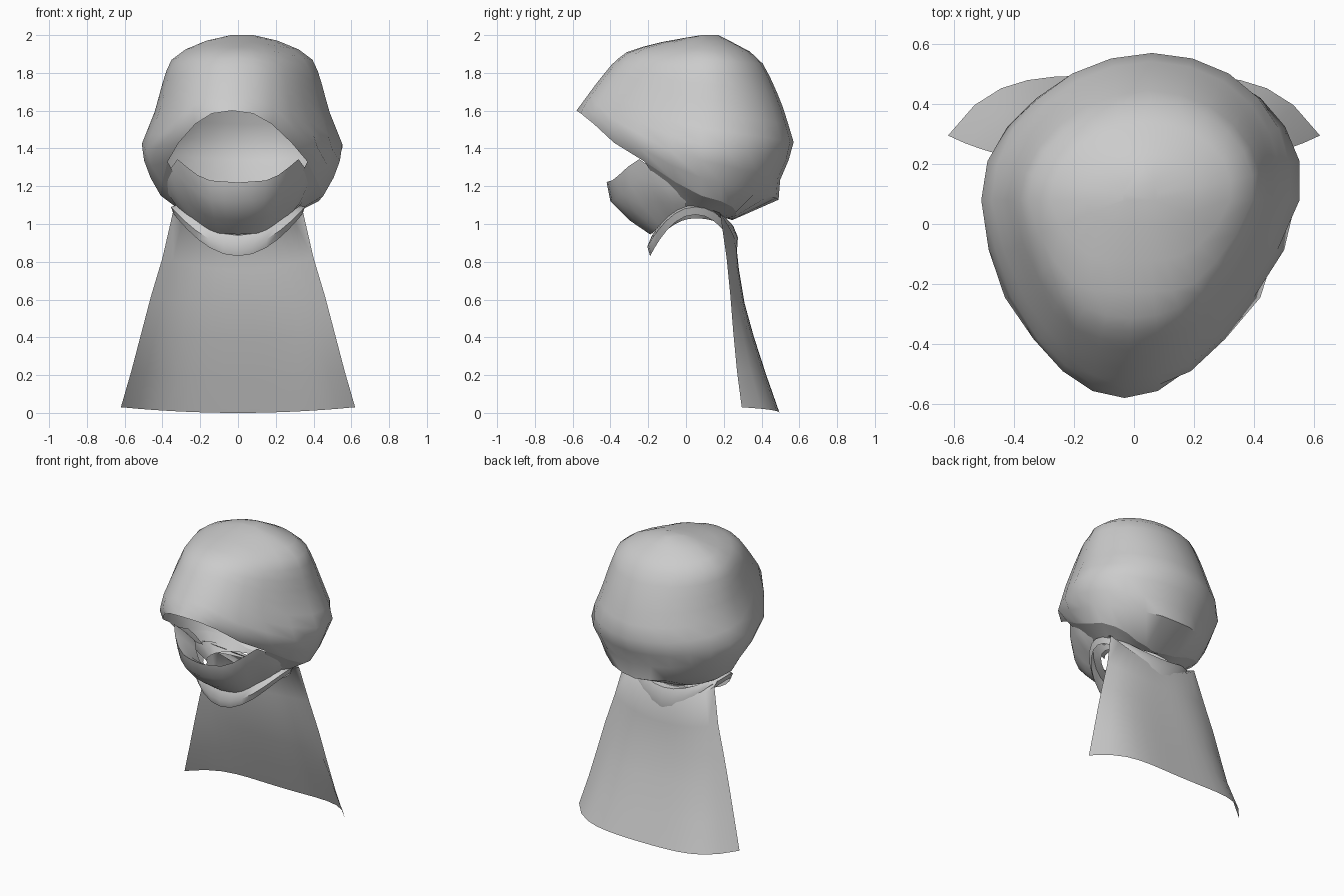
import bpy, bmesh, math

if "Cube" in bpy.data.objects:
    bpy.data.objects.remove(bpy.data.objects["Cube"])


def interp(table, t):
    """Piecewise linear lookup; rows are (key, value, value...) with rising keys."""
    if t <= table[0][0]:
        return table[0][1:]
    for a, b in zip(table, table[1:]):
        if t <= b[0]:
            f = (t - a[0]) / (b[0] - a[0])
            return tuple(p + (q - p) * f for p, q in zip(a[1:], b[1:]))
    return table[-1][1:]


def sheet(name, rows, closed=False, cap=False):
    """Skin a grid of points into a smooth surface."""
    bm = bmesh.new()
    grid = [[bm.verts.new(p) for p in row] for row in rows]
    n = len(grid[0])
    for a, b in zip(grid, grid[1:]):
        for i in range(n if closed else n - 1):
            j = (i + 1) % n
            bm.faces.new((a[i], b[i], b[j], a[j]))
    if cap:
        bm.faces.new(grid[0])
    bmesh.ops.recalc_face_normals(bm, faces=bm.faces)
    mesh = bpy.data.meshes.new(name)
    bm.to_mesh(mesh)
    bm.free()
    ob = bpy.data.objects.new(name, mesh)
    bpy.context.collection.objects.link(ob)
    bpy.ops.object.select_all(action='DESELECT')
    ob.select_set(True)
    bpy.context.view_layer.objects.active = ob
    bpy.ops.object.shade_smooth_by_angle(angle=math.radians(50))
    return ob


# Hood: height -> front y, back y, half width
HOOD = [(1.00, -.20, .20, .26), (1.06, -.30, .33, .34), (1.12, -.38, .49, .41),
        (1.20, -.42, .49, .465), (1.28, -.48, .51, .50), (1.40, -.57, .58, .54),
        (1.60, -.58, .52, .46), (1.75, -.47, .46, .42), (1.86, -.38, .40, .385),
        (1.92, -.30, .33, .31), (1.97, -.10, .23, .19), (2.00, .08, .17, .06)]
# Hood lower edge: angle from front -> height
EDGE = [(0, 1.60), (15, 1.585), (30, 1.53), (45, 1.43), (60, 1.33), (75, 1.22),
        (90, 1.15), (120, 1.09), (150, 1.04), (180, 1.02)]
COLS, ROWS = 24, 13
rows = []
for r in range(ROWS):
    row = []
    for c in range(COLS):
        ang = 360 * c / COLS
        a = math.radians(ang)
        low = interp(EDGE, min(ang, 360 - ang))[0]
        z = 2 - (2 - low) * (r / (ROWS - 1)) ** 1.35
        front, back, half = interp(HOOD, z)
        ca = math.cos(a)
        mid = .08
        y = mid - ca * ((mid - front) if ca > 0 else (back - mid))
        # pinch the cheeks, more so at the rim
        pinch = (.2 if r == ROWS - 1 else .1) * max(0, math.sin(2 * abs(a if ang < 180 else 2 * math.pi - a))) if ca > 0 else 0
        x = half * math.sin(a) * (1 - pinch)
        row.append((x + .08 * y + .015, y, z))
    rows.append(row)
sheet("hood", rows, closed=True, cap=True)

# Underside: folds from the hood rim in to the neck
rim = rows[-1][4:21]
under = []
for f in (0, .45, 1):
    row = []
    for i, p in enumerate(rim):
        a = math.radians(60 + 15 * i)
        inner = (.25 * math.sin(a), .05 - .17 * math.cos(a), 1.03)
        row.append(tuple(q + (s - q) * f for q, s in zip(p, inner)))
    under.append(row)
sheet("hood_underside", under)

# Face scarf: (front y, front z, side half width, side z, rear y, rear z)
SCARF = [(-.26, 1.10, .27, 1.22, .0, 1.12), (-.36, 1.19, .33, 1.30, .0, 1.17),
         (-.42, 1.22, .385, 1.345, .0, 1.20), (-.40, 1.12, .37, 1.25, .0, 1.16),
         (-.30, 1.02, .33, 1.12, .0, 1.10), (-.19, .945, .27, 1.02, .0, 1.04)]
rows = []
for yf, zf, hw, zs, yr, zr in SCARF:
    row = []
    for i in range(17):
        a = math.radians(-90 + 180 * i / 16)
        u = abs(a) / (math.pi / 2)
        z = interp([(0, zf), (.3, zf + .1 * (zs - zf)), (.62, zs), (1, zr)], u)[0]
        row.append((hw * math.sin(a), yr + (yf - yr) * math.cos(a) ** .9, z))
    rows.append(row)
sheet("face_scarf", rows)

# Collar: saddle shaped band (front y, front z, half width, side z, back y, back z)
COLLAR = [(-.19, .83, .34, 1.05, .27, .86), (-.205, .88, .355, 1.09, .275, .93),
          (-.18, .94, .325, 1.10, .25, .99), (-.12, .95, .28, 1.03, .19, 1.00)]
rows = []
for yf, zf, hw, zs, yb, zb in COLLAR:
    row = []
    for i in range(28):
        a = 2 * math.pi * i / 28
        ca, sa = math.cos(a), math.sin(a)
        end = zf if ca > 0 else zb
        mid = .05
        y = mid - ca * ((mid - yf) if ca > 0 else (yb - mid))
        row.append((hw * sa, y, zs + (end - zs) * abs(ca) ** 2.1))
    rows.append(row)
sheet("collar", rows, closed=True)

# Cape: (edge x, edge y, edge z, centre y, centre z, squareness)
CAPE = [(.33, .08, 1.10, .21, 1.0, 2.4), (.345, .18, 1.06, .265, .90, 2.6),
        (.40, .215, .82, .28, .76, 3), (.46, .235, .62, .31, .58, 3.4),
        (.51, .25, .43, .36, .40, 3.8), (.565, .27, .22, .425, .20, 4.2),
        (.62, .295, .03, .495, .0, 4.6)]
rows = []
for xe, ye, ze, yc, zc, power in CAPE:
    row = []
    for i in range(15):
        u = -1 + 2 * i / 14
        k = abs(u) ** power
        row.append((xe * u, yc + (ye - yc) * k, zc + (ze - zc) * u * u))
    rows.append(row)
sheet("cape", rows)
